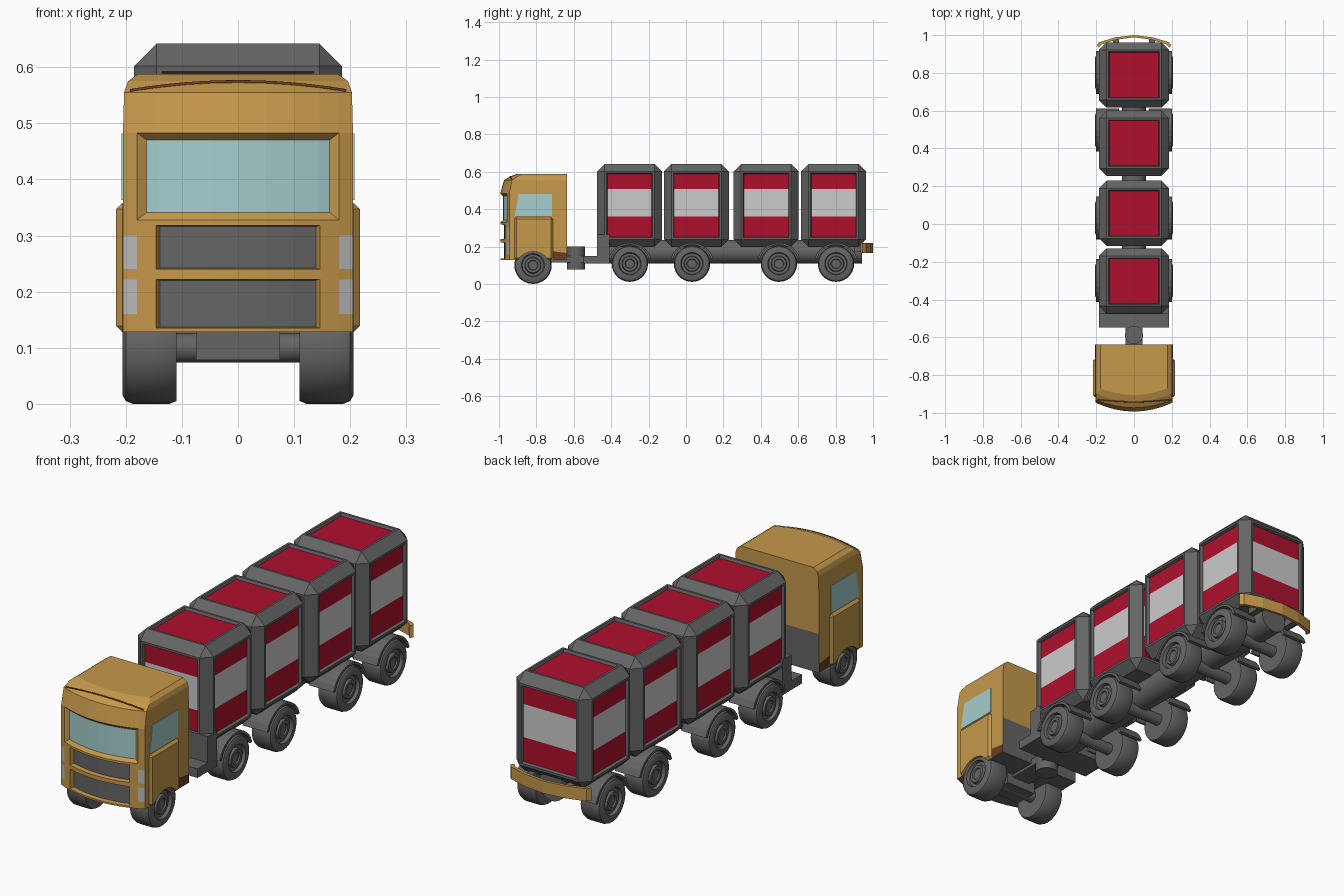
import bpy, bmesh, math
from mathutils import Vector, Matrix

if "Cube" in bpy.data.objects:
    bpy.data.objects.remove(bpy.data.objects["Cube"])

def material(name, r, g, b):
    m = bpy.data.materials.new(name)
    m.diffuse_color = (r, g, b, 1)
    m.use_nodes = True
    m.node_tree.nodes["Principled BSDF"].inputs["Base Color"].default_value = m.diffuse_color
    return m

GREY = material("dark_grey", .13, .13, .13)
GOLD = material("golden_yellow", .56, .315, .07)
RED = material("red", .43, .005, .027)
WHITE = material("off_white", .60, .60, .60)
GLASS = material("pale_glass", .38, .62, .62)
LAMP = material("lamp_grey", .50, .50, .50)
BROWN = material("brown", .14, .05, .018)

def finish(bm, name, mats, smooth=False):
    bmesh.ops.recalc_face_normals(bm, faces=bm.faces[:])
    me = bpy.data.meshes.new(name)
    bm.to_mesh(me)
    bm.free()
    for m in mats:
        me.materials.append(m)
    ob = bpy.data.objects.new(name, me)
    bpy.context.collection.objects.link(ob)
    if smooth:
        bpy.context.view_layer.objects.active = ob
        ob.select_set(True)
        bpy.ops.object.shade_smooth_by_angle(angle=math.radians(30))
        ob.select_set(False)
    return ob

def box(name, lo, hi, mat, bevel=0):
    bm = bmesh.new()
    lo, hi = Vector(lo), Vector(hi)
    bmesh.ops.create_cube(bm, size=1)
    for v in bm.verts:
        v.co = (lo + hi) / 2 + v.co * (hi - lo)
    if bevel:
        bmesh.ops.bevel(bm, geom=bm.edges[:], offset=bevel, segments=1, affect='EDGES')
    return finish(bm, name, [mat])

def rod(name, center, axis, r, length, mat, seg=20):
    bm = bmesh.new()
    rot = {'X': Matrix.Rotation(math.pi/2, 4, 'Y'), 'Y': Matrix.Rotation(math.pi/2, 4, 'X'),
           'Z': Matrix()}[axis]
    bmesh.ops.create_cone(bm, cap_ends=True, segments=seg, radius1=r, radius2=r, depth=length,
                          matrix=Matrix.Translation(center) @ rot)
    return finish(bm, name, [mat], True)

def prism(name, pts, x0, x1, mat):
    """Extrude a (y, z) outline along x."""
    bm = bmesh.new()
    a = [bm.verts.new((x0, y, z)) for y, z in pts]
    b = [bm.verts.new((x1, y, z)) for y, z in pts]
    n = len(pts)
    bm.faces.new(a)
    bm.faces.new(b)
    for i in range(n):
        bm.faces.new((a[i], a[(i+1) % n], b[(i+1) % n], b[i]))
    return finish(bm, name, [mat])

# Wheel: lathed tyre, rim and hub
TYRE = [(0, .11), (.08, .11), (.95, .11), (1, .122), (1, .188), (.95, .2), (.84, .206), (.62, .206),
        (.58, .192), (.44, .192), (.40, .203), (.27, .203), (.24, .197), (0, .197)]
def wheel(name, y, z, r, side):
    bm = bmesh.new()
    vs = [bm.verts.new((side * x, y, z + r * k)) for k, x in TYRE]
    es = [bm.edges.new((vs[i], vs[i+1])) for i in range(len(vs) - 1)]
    bmesh.ops.spin(bm, geom=vs + es, cent=(0, y, z), axis=(1, 0, 0), angle=2*math.pi, steps=28)
    bmesh.ops.remove_doubles(bm, verts=bm.verts[:], dist=1e-5)
    finish(bm, name, [GREY], True)

# Container: chamfered box with recessed striped panels
def container(name, cy):
    bm = bmesh.new()
    bmesh.ops.create_cube(bm, size=1)
    for v in bm.verts:
        v.co = Vector((v.co.x * .37, cy + v.co.y * .346, .42 + v.co.z * .444))
    bmesh.ops.bevel(bm, geom=bm.edges[:], offset=.04, segments=1, affect='EDGES')
    bmesh.ops.recalc_face_normals(bm, faces=bm.faces[:])
    panels = [f for f in bm.faces if max(abs(c) for c in f.normal) > .99 and f.normal.z > -.5]
    bmesh.ops.inset_individual(bm, faces=panels, thickness=.014, depth=0)
    bmesh.ops.inset_individual(bm, faces=panels, thickness=.006, depth=-.012)
    for f in panels:
        f.material_index = 1
    for z in (.36, .507):
        sides = [f for f in bm.faces if f.material_index == 1 and abs(f.normal.z) < .5]
        geom = sides + list({e for f in sides for e in f.edges}) + list({v for f in sides for v in f.verts})
        bmesh.ops.bisect_plane(bm, geom=geom, plane_co=(0, 0, z), plane_no=(0, 0, 1))
    for f in bm.faces:
        if f.material_index == 1 and .36 < f.calc_center_median().z < .507:
            f.material_index = 2
    finish(bm, name, [GREY, RED, WHITE])

for i, cy in enumerate((-.302, .056, .428, .789)):
    container(f"container_{i+1}", cy)

# Wheels, axles and mudguards
for i, y in enumerate((-.818, -.30, .032, .497, .802)):
    z, r = (.1, .1) if i == 0 else (.108, .097)
    rod(f"axle_{i+1}", (0, y, z), 'X', .026, .23, GREY)
    for s, side in ((-1, "left"), (1, "right")):
        wheel(f"wheel_{i+1}_{side}", y, z, r, s)
        if i:
            arc = [math.radians(a) for a in range(15, 166, 15)]
            pts = [(y + .118 * math.cos(a), z + .112 * math.sin(a)) for a in arc]
            pts += [(y + .105 * math.cos(a), z + .102 * math.sin(a)) for a in reversed(arc)]
            prism(f"mudguard_{i+1}_{side}", pts, s * .08, s * .2, GREY)

# Chassis
rod("chassis_tube", (0, .26, .172), 'Y', .064, 1.36, GREY)
box("front_chassis_block", (-.185, -.476, .11), (.185, -.41, .265), GREY)
box("front_chassis_step", (-.185, -.548, .11), (.185, -.47, .15), GREY)
box("coupling_bar", (-.045, -.82, .115), (.045, -.52, .15), GREY)
rod("coupling_pivot", (0, -.588, .138), 'Z', .048, .124, GREY)
box("front_axle_beam", (-.075, -.87, .078), (.075, -.76, .13), GREY)

# Cab: stacked rings of (z, half width, corner y, nose y)
COLS = [-.205, -.18, -.146, -.1, -.05, 0, .05, .1, .146, .18, .205]
RINGS = [(z, .205, -.945, -.993) for z in (.128, .135, .16, .222, .24, .30, .318, .328, .483)]
RINGS += [(.555, .203, -.93, -.973), (.575, .196, -.90, -.94), (.588, .178, -.87, -.905)]

def front_y(x, w, corner, nose):
    return corner + (nose - corner) * (1 - (x / w) ** 2)

bm = bmesh.new()
rings = []
for z, w, c, n in RINGS:
    xs = [x * w / .205 for x in COLS]
    pts = [(x, front_y(x, w, c, n), z) for x in xs] + [(w, -.637, z), (-w, -.637, z)]
    rings.append([bm.verts.new(p) for p in pts])
for a, b in zip(rings, rings[1:]):
    for i in range(len(a)):
        j = (i + 1) % len(a)
        bm.faces.new((a[i], a[j], b[j], b[i]))
bm.faces.new(rings[0]).material_index = 1
bm.faces.new(rings[-1])
bmesh.ops.recalc_face_normals(bm, faces=bm.faces[:])
front = [(f, f.calc_center_median()) for f in bm.faces]
for f, c in front:
    if c.y > -.64 and c.z < .3:          # dark lower rear wall
        f.material_index = 1
    if c.y < -.9 and abs(c.x) > .18 and (.16 < c.z < .222 or .24 < c.z < .30):
        f.material_index = 3             # headlamps
# Recessed windscreen and two grilles
for half, z0, z1, thick, depth, mi in ((.18, .328, .483, .013, -.014, 2),
                                       (.146, .24, .318, .002, -.02, 1),
                                       (.146, .135, .222, .002, -.02, 1)):
    region = [f for f, c in front if c.y < -.9 and abs(c.x) < half and z0 < c.z < z1]
    bmesh.ops.inset_region(bm, faces=region, thickness=thick, depth=depth, use_even_offset=True)
    for f in region:
        f.material_index = mi
cab = finish(bm, "cab", [GOLD, GREY, GLASS, LAMP])

# Doors, side windows, sill patches and wheel arches
WINDOW = [(-.916, .363), (-.894, .482), (-.717, .482), (-.717, .363)]
for s, side in ((-1, "left"), (1, "right")):
    xs = sorted((s * .195, s * .217))
    door = box(f"door_{side}", (xs[0], -.918, .128), (xs[1], -.712, .358), GOLD, .011)
    prism(f"side_window_{side}", WINDOW, s * .2, s * .2075, GLASS)
    prism(f"sill_patch_{side}", [(-.71, .13), (-.638, .13), (-.638, .165), (-.71, .175)],
          s * .2, s * .2065, BROWN)
    arch = rod(f"arch_cutter_{side}", (s * .18, -.818, .075), 'X', .098, .14, GOLD, 24)
    arch.hide_render = True
    arch.hide_viewport = True
    for ob in (cab, door):
        mod = ob.modifiers.new("wheel_arch", 'BOOLEAN')
        mod.operation, mod.solver, mod.object = 'DIFFERENCE', 'EXACT', arch

# Thin brown trim along the top of the cab front
cu = bpy.data.curves.new("roof_trim", 'CURVE')
cu.dimensions = '3D'
cu.bevel_depth = .003
sp = cu.splines.new('POLY')
sp.points.add(12)
for i, p in enumerate(sp.points):
    x = -.192 + .032 * i
    z = .574 - .016 * (x / .192) ** 2
    t = (z - .555) / .02
    y = front_y(x, .203 - .007 * t, -.93 + .03 * t, -.973 + .033 * t)
    p.co = (x, y, z, 1)
cu.materials.append(BROWN)
bpy.context.collection.objects.link(bpy.data.objects.new("roof_trim", cu))

# Bowed rear bumper
bm = bmesh.new()
outer = [(-.198, .945), (-.185, .962), (-.1, .988), (0, 1.0), (.1, .988), (.185, .962), (.198, .945)]
inner = [(x * .94, y - .012) for x, y in reversed(outer)]
base = bm.faces.new([bm.verts.new((x, y, .165)) for x, y in outer + inner])
top = bmesh.ops.extrude_face_region(bm, geom=[base])
bmesh.ops.translate(bm, vec=(0, 0, .055), verts=[v for v in top['geom'] if isinstance(v, bmesh.types.BMVert)])
finish(bm, "rear_bumper", [GOLD])
for s, side in ((-1, "left"), (1, "right")):
    xs = sorted((s * .08, s * .11))
    box(f"bumper_bracket_{side}", (xs[0], .9, .17), (xs[1], .982, .21), GREY)
